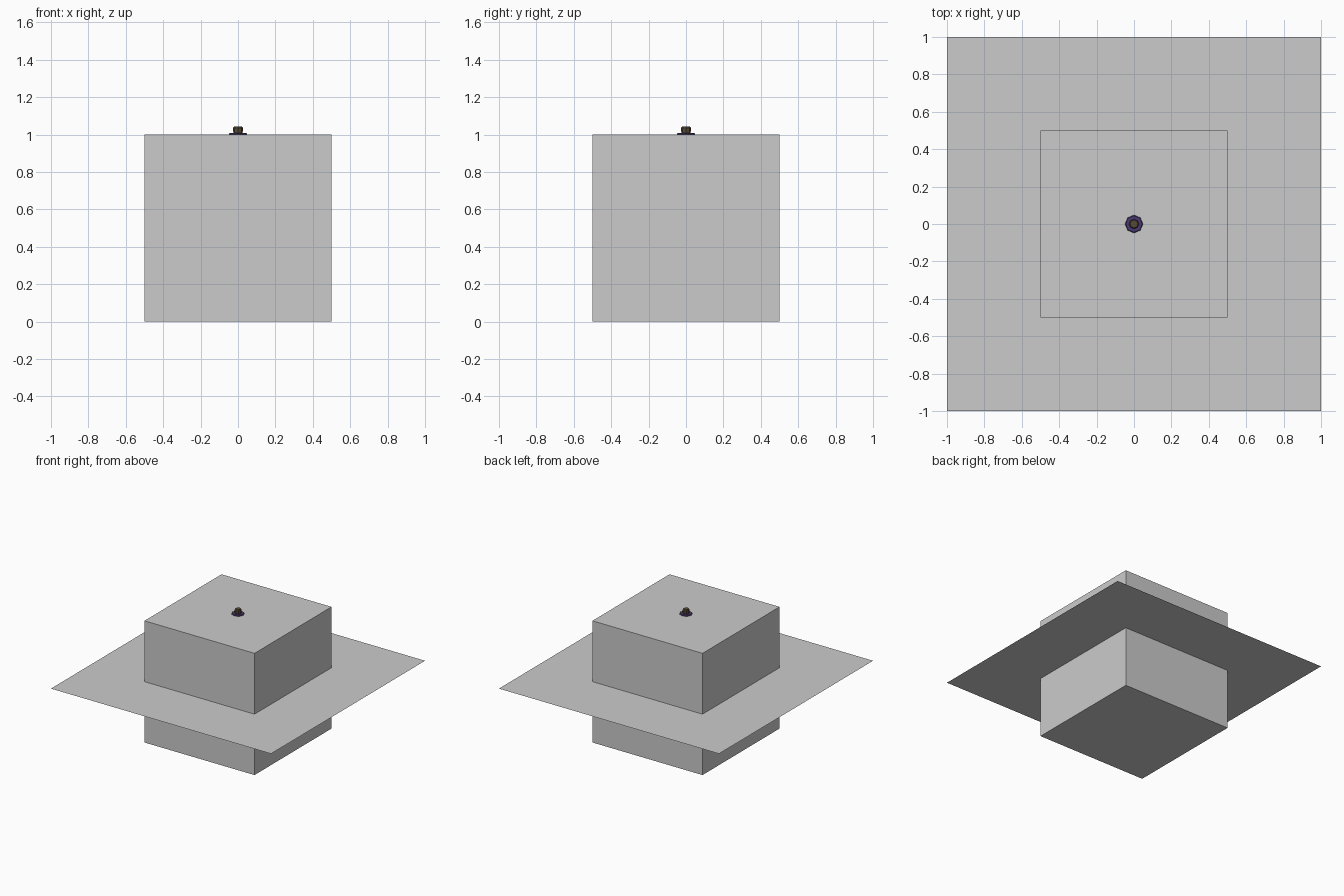
import bpy, math

if "Cube" in bpy.data.objects:
    bpy.data.objects.remove(bpy.data.objects["Cube"])


def paint(obj, name, rgb):
    mat = bpy.data.materials.new(name)
    mat.diffuse_color = (*rgb, 1)
    mat.use_nodes = True
    mat.node_tree.nodes["Principled BSDF"].inputs["Base Color"].default_value = mat.diffuse_color
    obj.data.materials.append(mat)


def lathe(name, profile, sides=8):
    """Closed faceted solid of revolution from (radius, z) points."""
    verts, faces = [], []
    for r, z in profile:
        for i in range(sides):
            a = 2 * math.pi * i / sides
            verts.append((r * math.cos(a), r * math.sin(a), z))
    for k in range(len(profile) - 1):
        for i in range(sides):
            j = (i + 1) % sides
            a, b = k * sides, (k + 1) * sides
            faces.append((a + i, a + j, b + j, b + i))
    faces.append(tuple(reversed(range(sides))))
    faces.append(tuple(range(len(verts) - sides, len(verts))))
    mesh = bpy.data.meshes.new(name)
    mesh.from_pydata(verts, [], faces)
    obj = bpy.data.objects.new(name, mesh)
    bpy.context.collection.objects.link(obj)
    return obj


# Main block
bpy.ops.mesh.primitive_cube_add(size=1, location=(0, 0, 0.5))
bpy.context.object.name = "block"

# Thin sheet crossing the block at mid height
bpy.ops.mesh.primitive_plane_add(size=2, location=(0, 0, 0.5))
bpy.context.object.name = "sheet"

# Small flanged knob on top
flange = lathe("knob_flange", [(0.048, 1.0), (0.048, 1.004), (0.044, 1.008)])
paint(flange, "purple", (0.07, 0.04, 0.16))
knob = lathe("knob", [(0.025, 1.006), (0.026, 1.036), (0.021, 1.043)])
paint(knob, "brown", (0.1, 0.07, 0.035))
